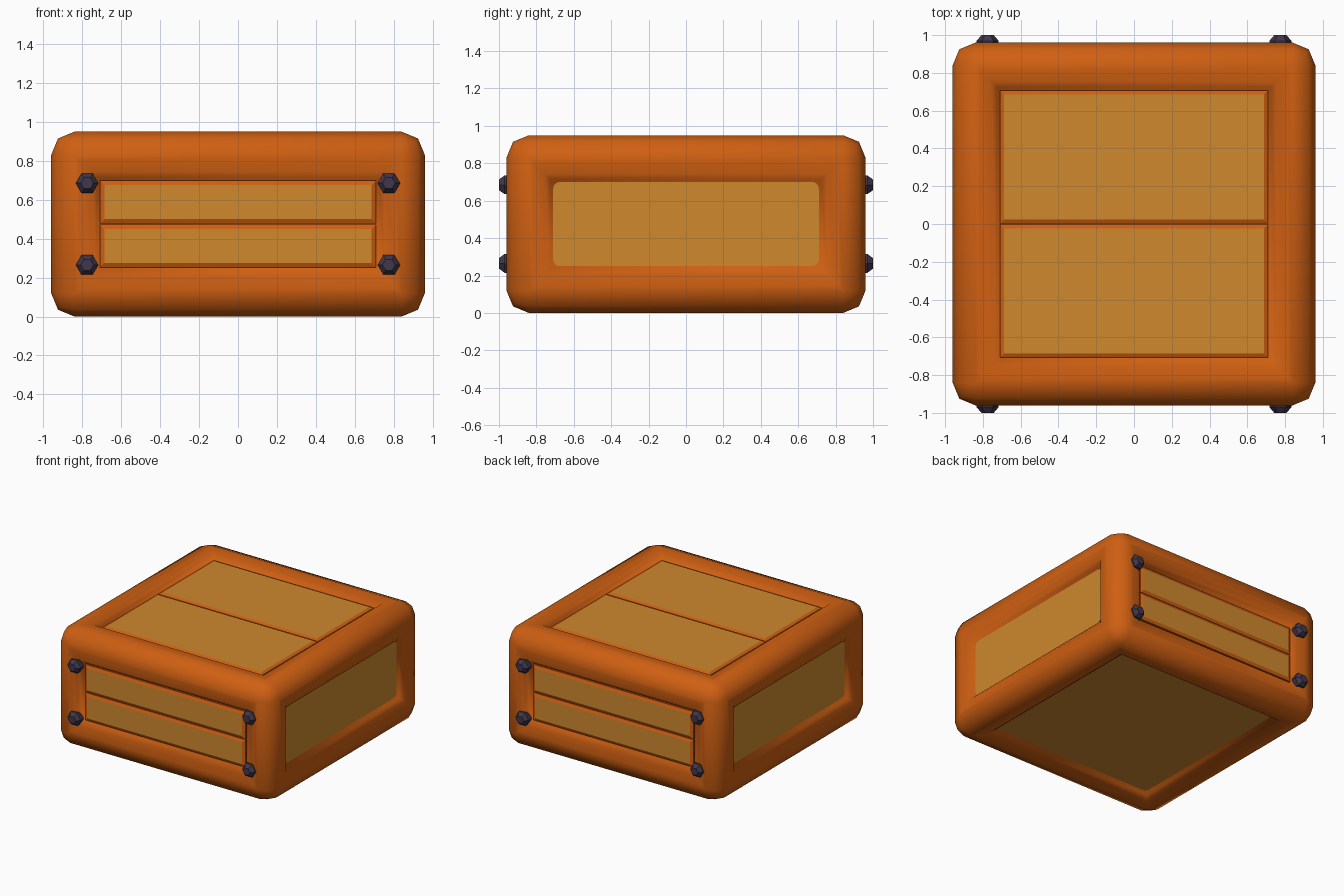
import bpy, bmesh
from math import pi
from mathutils import Matrix

old = bpy.data.objects.get("Cube")
if old:
    bpy.data.objects.remove(old, do_unlink=True)


def material(name, rgb):
    m = bpy.data.materials.new(name)
    m.use_nodes = True
    m.diffuse_color = (*rgb, 1)
    m.node_tree.nodes["Principled BSDF"].inputs["Base Color"].default_value = (*rgb, 1)
    return m


orange = material("orange", (0.62, 0.115, 0.006))
amber = material("amber", (0.62, 0.25, 0.027))
dark = material("dark violet", (0.052, 0.038, 0.07))

HALF, HEIGHT, MARGIN, DEPTH = 0.96, 0.95, 0.25, 0.055
centre = Matrix.Translation((0, 0, HEIGHT / 2))


def finish(name, bm, mats, place, smooth=False):
    me = bpy.data.meshes.new(name)
    bm.to_mesh(me)
    bm.free()
    for m in mats:
        me.materials.append(m)
    for p in me.polygons:
        p.use_smooth = smooth
    ob = bpy.data.objects.new(name, me)
    ob.matrix_world = place
    bpy.context.collection.objects.link(ob)
    return ob


def block(size, at=(0, 0, 0)):
    bm = bmesh.new()
    bmesh.ops.create_cube(bm, size=1, matrix=Matrix.Translation(at) @ Matrix.Diagonal((*size, 1)))
    return bm


# Rounded body with a softly lipped recess in each of its six sides
bm = block((2 * HALF, 2 * HALF, HEIGHT))
bmesh.ops.bevel(bm, geom=bm.edges[:], offset=0.12, segments=2, profile=0.5, affect='EDGES')
large = [f for f in bm.faces if f.calc_area() > 1]
for width, drop in ((0.025, 0), (0.06, 0.01), (0.03, 0.022), (0.015, 0.023)):
    bmesh.ops.inset_individual(bm, faces=large, thickness=width, depth=-drop, use_even_offset=True)
finish("body", bm, [orange], centre, smooth=True)


# Pair of raised slats with orange rims and amber faces
def slats(side, place, width, height):
    for label, sign in (("first", -1), ("second", 1)):
        bm = block((width, height / 2 - 0.004, 0.03), (0, sign * height / 4, -DEPTH))
        top = [f for f in bm.faces if f.normal.z > 0.9]
        bmesh.ops.inset_individual(bm, faces=top, thickness=0.023, depth=0.01, use_even_offset=True)
        for f in top:
            f.material_index = 1
        finish(f"{side}_{label}_slat", bm, [orange, amber], place)


# Thin round-cornered plate on a recess floor
def plate(side, place, width, height):
    bm = block((width, height, 0.008), (0, 0, -DEPTH))
    corners = [e for e in bm.edges if abs(e.verts[0].co.z - e.verts[1].co.z) > 0.005]
    bmesh.ops.bevel(bm, geom=corners, offset=0.035, segments=4, profile=0.5, affect='EDGES')
    finish(f"{side}_plate", bm, [amber], place)


wide, low = 2 * (HALF - MARGIN), HEIGHT - 2 * MARGIN


def facing(angle, axis, distance):
    return centre @ Matrix.Rotation(angle, 4, axis) @ Matrix.Translation((0, 0, distance))


slats("top", facing(0, 'X', HEIGHT / 2), wide, wide)
slats("front", facing(pi / 2, 'X', HALF), wide, low)
slats("back", facing(-pi / 2, 'X', HALF), wide, low)
plate("left", facing(pi / 2, 'Y', HALF), low, wide)
plate("right", facing(-pi / 2, 'Y', HALF), low, wide)
plate("bottom", facing(pi, 'X', HEIGHT / 2), wide, wide)

# Hexagonal bolts at the corners of the front and back
for side, angle in (("front", pi / 2), ("back", -pi / 2)):
    for x in (-0.775, 0.775):
        for z in (-0.21, 0.21):
            bm = bmesh.new()
            bmesh.ops.create_cone(bm, cap_ends=True, segments=6, radius1=0.058, radius2=0.058, depth=0.04,
                                  matrix=Matrix.Rotation(pi / 6, 4, 'Z'))
            # Turn a corner of the hexagon sideways, then taper the head
            far = max(bm.verts, key=lambda v: v.co.x).co.x
            if far < 0.057:
                bmesh.ops.rotate(bm, verts=bm.verts[:], matrix=Matrix.Rotation(pi / 6, 3, 'Z'))
            top = [f for f in bm.faces if f.normal.z > 0.9]
            bmesh.ops.inset_individual(bm, faces=top, thickness=0.022, depth=0.03, use_even_offset=True)
            place = facing(angle, 'X', HALF) @ Matrix.Translation((x, z, -0.01))
            finish(f"{side}_bolt", bm, [dark], place)
